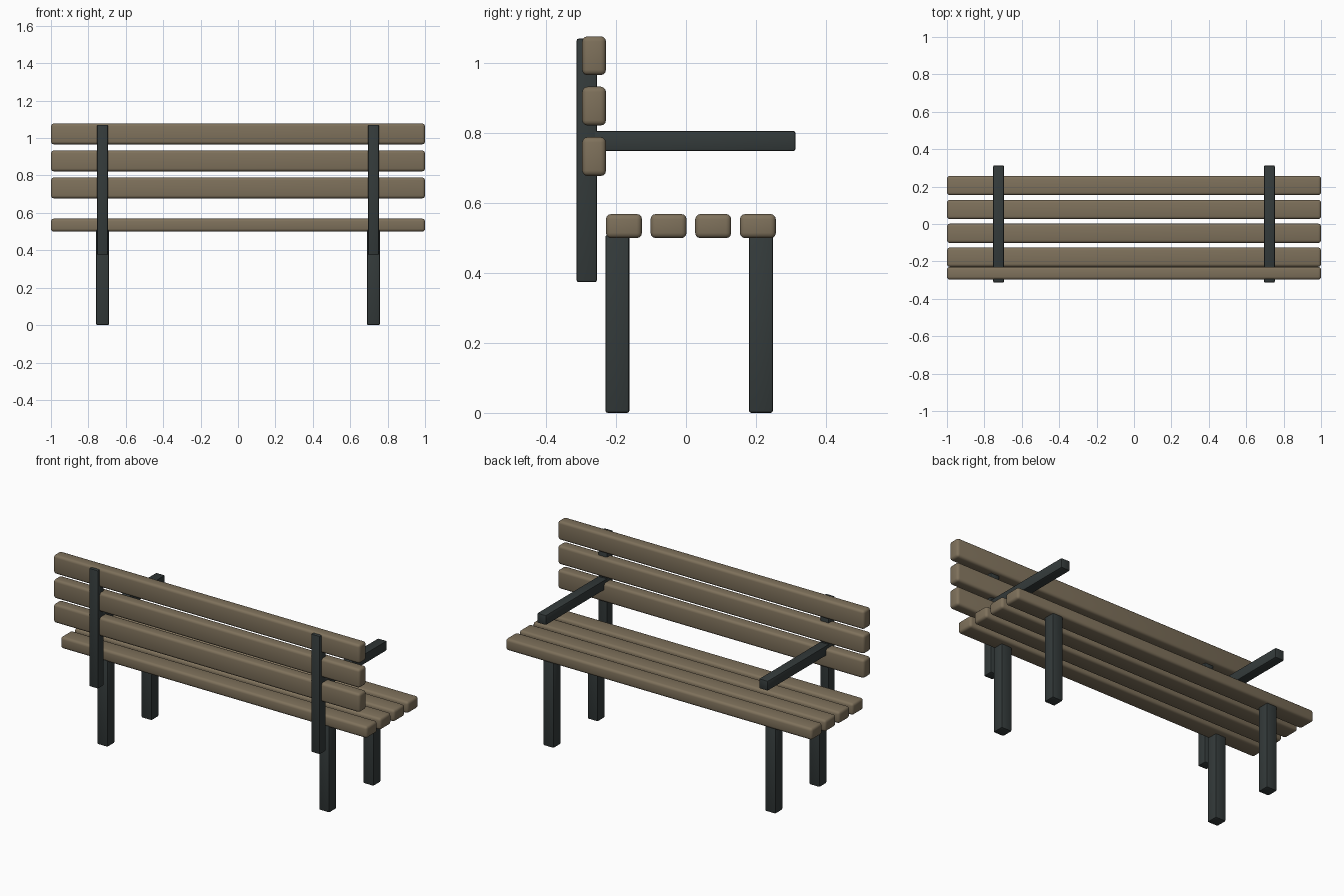
import bpy

if "Cube" in bpy.data.objects:
    bpy.data.objects.remove(bpy.data.objects["Cube"])


def material(name, rgb):
    m = bpy.data.materials.new(name)
    m.diffuse_color = (*rgb, 1)
    m.use_nodes = True
    m.node_tree.nodes["Principled BSDF"].inputs["Base Color"].default_value = m.diffuse_color
    return m


wood = material("weathered wood", (0.21, 0.165, 0.105))
metal = material("dark metal", (0.034, 0.043, 0.043))


def beam(name, x, y, z, mat, bevel, segments):
    """Rounded box spanning the given (min, max) ranges."""
    spans = (x, y, z)
    bpy.ops.mesh.primitive_cube_add(size=1)
    ob = bpy.context.object
    ob.name = name
    for v in ob.data.vertices:
        v.co = [(a + b) / 2 + c * (b - a) for (a, b), c in zip(spans, v.co)]
    ob.data.materials.append(mat)
    mod = ob.modifiers.new("rounded edges", "BEVEL")
    mod.width = bevel
    mod.segments = segments
    bpy.ops.object.modifier_apply(modifier=mod.name)
    bpy.ops.object.shade_smooth_by_angle()
    return ob


# Seat planks
for i in range(4):
    y = -0.229 + i * 0.1277
    beam(f"seat_slat_{i + 1}", (-1, 1), (y, y + 0.103), (0.50, 0.569), wood, 0.015, 3)

# Backrest planks
for i in range(3):
    z = 0.678 + i * 0.1443
    beam(f"back_slat_{i + 1}", (-1, 1), (-0.297, -0.229), (z, z + 0.111), wood, 0.015, 3)

# Supports on both sides
for side, cx in (("left", -0.724), ("right", 0.724)):
    leg_x = (cx - 0.034, cx + 0.034)
    bar_x = (cx - 0.029, cx + 0.029)
    beam(f"{side}_rear_leg", leg_x, (-0.231, -0.162), (0, 0.51), metal, 0.007, 2)
    beam(f"{side}_front_leg", leg_x, (0.18, 0.249), (0, 0.51), metal, 0.007, 2)
    beam(f"{side}_back_post", bar_x, (-0.313, -0.255), (0.374, 1.071), metal, 0.006, 2)
    beam(f"{side}_armrest", bar_x, (-0.265, 0.313), (0.749, 0.807), metal, 0.006, 2)
